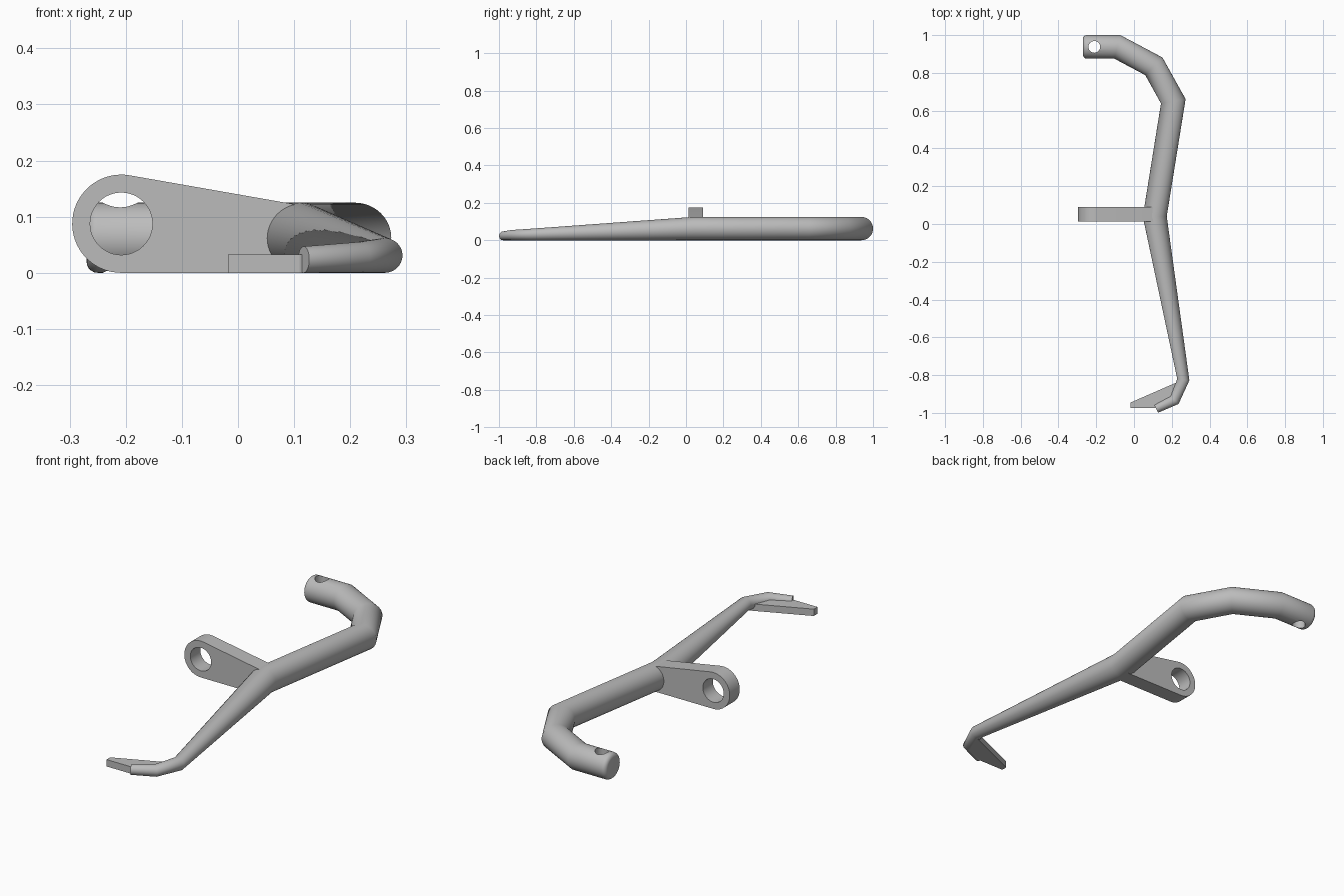
import bpy, bmesh, math
from mathutils import Vector

cube = bpy.data.objects.get("Cube")
if cube:
    bpy.data.objects.remove(cube, do_unlink=True)

SIDES = 48
grey = bpy.data.materials.new("light grey metal")
grey.use_nodes = True
grey.diffuse_color = (0.5, 0.5, 0.5, 1)
grey.node_tree.nodes["Principled BSDF"].inputs["Base Color"].default_value = (0.5, 0.5, 0.5, 1)


def make_object(name, bm):
    bmesh.ops.recalc_face_normals(bm, faces=bm.faces[:])
    mesh = bpy.data.meshes.new(name)
    bm.to_mesh(mesh)
    bm.free()
    mesh.materials.append(grey)
    obj = bpy.data.objects.new(name, mesh)
    bpy.context.collection.objects.link(obj)
    return obj


def activate(obj):
    bpy.ops.object.select_all(action='DESELECT')
    obj.select_set(True)
    bpy.context.view_layer.objects.active = obj


def smooth(obj, degrees):
    activate(obj)
    bpy.ops.object.shade_smooth_by_angle(angle=math.radians(degrees))


def tube(name, path):
    """Mitred round bar lying on the ground; path holds (x, y, radius)."""
    bm = bmesh.new()
    points = [Vector(p[:2]) for p in path]
    rings = []
    for i, (x, y, r) in enumerate(path):
        before = (points[i] - points[max(i - 1, 0)]).normalized()
        after = (points[min(i + 1, len(path) - 1)] - points[i]).normalized()
        along = (before + after).normalized()
        stretch = 1 / along.dot(after if after.length else before)
        across = Vector((-along.y, along.x)) * stretch
        base = max(r, path[i][2]) if r >= END_RADIUS else path[i][2]
        centre_z = BAR if x < -0.2 else base
        ring = []
        for k in range(SIDES):
            a = math.tau * k / SIDES
            c, s = r * math.cos(a), r * math.sin(a)
            ring.append(bm.verts.new((x + across.x * c, y + across.y * c, centre_z + s)))
        rings.append(ring)
    for a, b in zip(rings, rings[1:]):
        for k in range(SIDES):
            n = (k + 1) % SIDES
            bm.faces.new((a[k], a[n], b[n], b[k]))
    bm.faces.new(rings[0])
    bm.faces.new(rings[-1])
    return make_object(name, bm)


def prism(name, outline, direction):
    """Extrude a closed outline along a direction."""
    bm = bmesh.new()
    face = bm.faces.new([bm.verts.new(p) for p in outline])
    result = bmesh.ops.extrude_face_region(bm, geom=[face])
    moved = [v for v in result["geom"] if isinstance(v, bmesh.types.BMVert)]
    bmesh.ops.translate(bm, verts=moved, vec=direction)
    return make_object(name, bm)


def arc(cx, cy, r, start, end, steps):
    angles = [math.radians(start + (end - start) * i / steps) for i in range(steps + 1)]
    return [(cx + r * math.cos(a), cy + r * math.sin(a)) for a in angles]


def drill(obj, outline, direction):
    cutter = prism("hole_cutter", outline, direction)
    cutter.hide_render = True
    mod = obj.modifiers.new("hole", 'BOOLEAN')
    mod.operation = 'DIFFERENCE'
    mod.solver = 'EXACT'
    mod.object = cutter
    activate(obj)
    bpy.ops.object.modifier_apply(modifier=mod.name)
    bpy.data.objects.remove(cutter, do_unlink=True)


# Bent bar: rounded end, hooked thick half, then tapering half
BAR = 0.0625
ROUND = 0.02
END_RADIUS = BAR - ROUND
rounded_end = [(x, 0.9375, r) for x, r in arc(-0.27 + ROUND, END_RADIUS, ROUND, 180, 90, 5)]
bar = tube("bent_bar", rounded_end + [
    (-0.088, 0.9375, BAR), (0.105, 0.835, BAR), (0.208, 0.65, BAR), (0.11, 0.04, BAR),
    (0.261, -0.824, 0.031), (0.215, -0.932, 0.0275), (0.117, -0.978, 0.0235)])
drill(bar, [(x, y, -0.1) for x, y in arc(-0.21, 0.9375, 0.031, 0, 352.5, 47)], (0, 0, 0.4))
smooth(bar, 45)

# Side bracket: large eye tapering into the bar
big, small = (-0.208, 0.0875, 0.0875), (0.108, 0.06, 0.06)
tilt = 90 - 2 * math.degrees(math.atan2(big[2] - small[2], small[0] - big[0]))
tilt = max(tilt, 80)
profile = arc(*big, tilt, 270, 32) + arc(*small, -90, tilt, 24)
bracket = prism("side_bracket", [(x, 0.014, z) for x, z in profile], (0, 0.076, 0))
drill(bracket, [(x, -0.1, z) for x, z in arc(-0.208, 0.0875, 0.0555, 0, 352.5, 47)], (0, 0.4, 0))
smooth(bracket, 30)

# Flat toe plate tucked into the thin tip
toe = [(-0.018, -0.945), (-0.018, -0.973), (0.11, -0.973), (0.215, -0.932), (0.255, -0.826)]
prism("toe_plate", [(x, y, 0) for x, y in toe], (0, 0, 0.033))
